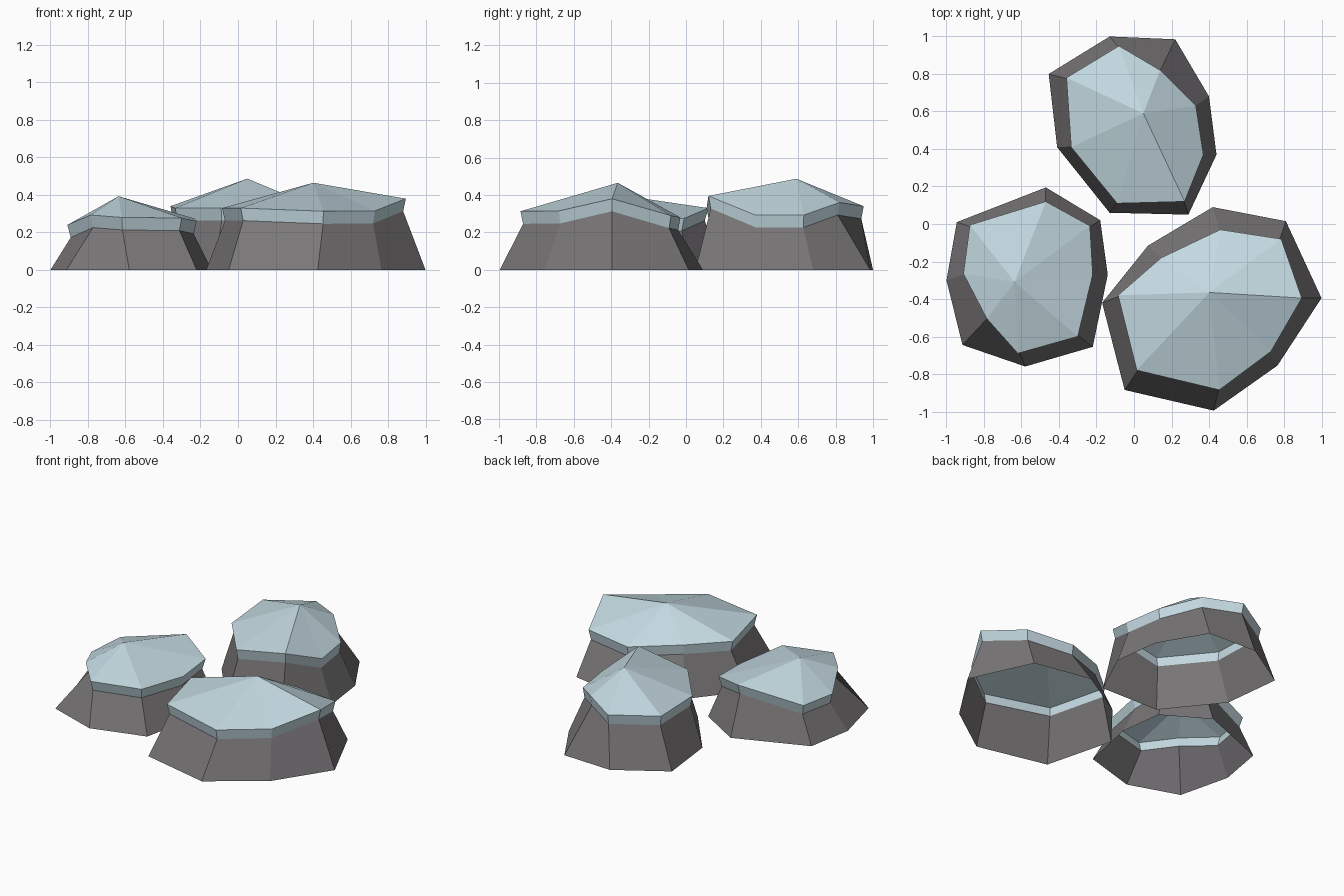
import bpy, bmesh

if "Cube" in bpy.data.objects:
    bpy.data.objects.remove(bpy.data.objects["Cube"])


def make_material(name, color):
    mat = bpy.data.materials.new(name)
    mat.diffuse_color = (*color, 1.0)
    mat.use_nodes = True
    mat.node_tree.nodes["Principled BSDF"].inputs["Base Color"].default_value = mat.diffuse_color
    return mat


STONE = make_material("dark grey stone", (0.195, 0.184, 0.191))
CAP = make_material("pale blue cap", (0.546, 0.694, 0.75))
CAP_THICKNESS = 0.067


def make_rock(name, base, rim, apex, inset):
    """Faceted rock, open below: ground ring, cap underside ring, cap rim, apex."""
    cx = sum(p[0] for p in rim) / len(rim)
    cy = sum(p[1] for p in rim) / len(rim)
    under = [(cx + (x - cx) * inset, cy + (y - cy) * inset, z - CAP_THICKNESS)
             for x, y, z in rim]
    bm = bmesh.new()
    rings = [[bm.verts.new(p) for p in ring]
             for ring in ([(x, y, 0) for x, y in base], under, rim)]
    top = bm.verts.new(apex)
    n = len(rim)
    for i in range(n):
        j = (i + 1) % n
        # stone wall, then cap edge
        for k in (0, 1):
            lo, hi = rings[k], rings[k + 1]
            bm.faces.new((lo[j], lo[i], hi[i], hi[j])).material_index = k
        # sloping cap facet
        bm.faces.new((rings[2][j], rings[2][i], top)).material_index = 1
    mesh = bpy.data.meshes.new(name)
    bm.to_mesh(mesh)
    bm.free()
    mesh.materials.append(STONE)
    mesh.materials.append(CAP)
    obj = bpy.data.objects.new(name, mesh)
    bpy.context.collection.objects.link(obj)


# Outlines run clockwise seen from above
make_rock(
    "back_rock",
    [(-.13, 1.0), (.22, .985), (.40, .68), (.44, .37),
     (.29, .05), (-.13, .06), (-.41, .41), (-.455, .80)],
    [(-.08, .95, .34), (.14, .82, .36), (.33, .63, .293), (.37, .37, .293),
     (.27, .12, .395), (-.09, .11, .33), (-.335, .41, .33), (-.36, .78, .34)],
    (.05, .59, .487), .97)

make_rock(
    "left_rock",
    [(-.47, .195), (-.18, .02), (-.14, -.27), (-.22, -.655),
     (-.58, -.76), (-.915, -.645), (-1.0, -.30), (-.945, .01)],
    [(-.47, .12, .33), (-.235, -.01, .275), (-.22, -.27, .26), (-.30, -.60, .277),
     (-.62, -.69, .28), (-.785, -.505, .293), (-.91, -.265, .24), (-.875, -.005, .25)],
    (-.637, -.31, .393), .95)

make_rock(
    "right_rock",
    [(.42, .09), (.81, .015), (1.0, -.395), (.765, -.755),
     (.425, -.995), (-.05, -.885), (-.17, -.42), (.075, -.115)],
    [(.46, -.03, .28), (.785, -.08, .29), (.895, -.395, .38), (.73, -.68, .315),
     (.455, -.885, .313), (.015, -.78, .33), (-.085, -.38, .33), (.145, -.18, .32)],
    (.402, -.365, .465), .97)
